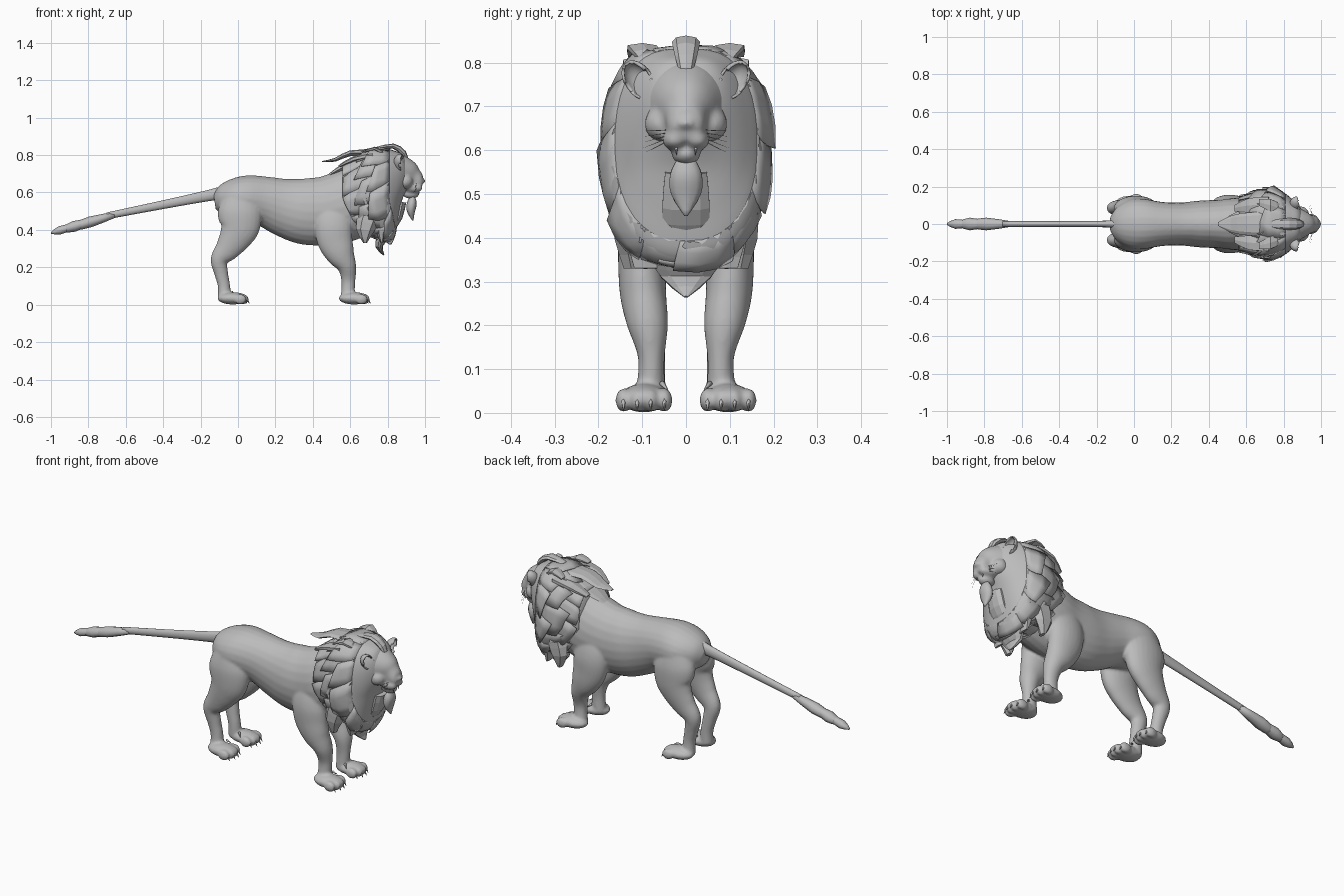
import bpy, bmesh, random
from math import sin, cos, pi, copysign
from mathutils import Vector, Matrix

random.seed(4)
cube = bpy.data.objects.get("Cube")
if cube:
    bpy.data.objects.remove(cube, do_unlink=True)

GREY = (0.5, 0.5, 0.5, 1)
stone = bpy.data.materials.new("plain grey")
stone.use_nodes = True
stone.diffuse_color = GREY
stone.node_tree.nodes["Principled BSDF"].inputs["Base Color"].default_value = GREY


def finish(bm, name, smooth=True):
    bmesh.ops.recalc_face_normals(bm, faces=bm.faces)
    mesh = bpy.data.meshes.new(name)
    for f in bm.faces:
        f.smooth = smooth
    bm.to_mesh(mesh)
    bm.free()
    mesh.materials.append(stone)
    ob = bpy.data.objects.new(name, mesh)
    bpy.context.collection.objects.link(ob)
    return ob


def spline(rows, steps):
    """Smoothly fill in extra rows between the given ones."""
    rows = [Vector(r) for r in rows]
    out = []
    for i in range(len(rows) - 1):
        a, b = rows[max(i - 1, 0)], rows[i]
        c, d = rows[i + 1], rows[min(i + 2, len(rows) - 1)]
        for k in range(steps):
            t = k / steps
            out.append(b + (c - a) * t / 2 + (a * 2 - b * 5 + c * 4 - d) * t * t / 2
                       + (b * 3 - a - c * 3 + d) * t ** 3 / 2)
    return out + [rows[-1]]


def tube(bm, rows, sides=24, steps=5, mirror=1):
    """Loft of ellipses; each row is x, y, z, in-plane radius, sideways radius."""
    rows = spline(rows, steps)
    rings = []
    for i, (x, y, z, a, b) in enumerate(rows):
        p, q = rows[max(i - 1, 0)], rows[min(i + 1, len(rows) - 1)]
        n = Vector((p[2] - q[2], 0, q[0] - p[0])).normalized()
        c = Vector((x, y * mirror, z))
        rings.append([bm.verts.new(c + n * a * cos(2 * pi * k / sides)
                      + Vector((0, b * sin(2 * pi * k / sides), 0))) for k in range(sides)])
    for r, s in zip(rings, rings[1:]):
        for k in range(sides):
            j = (k + 1) % sides
            bm.faces.new((r[k], r[j], s[j], s[k]))
    bm.faces.new(rings[0])
    bm.faces.new(rings[-1])


def ball(bm, centre, size):
    m = Matrix.Translation(centre) @ Matrix.Diagonal((*size, 1))
    bmesh.ops.create_uvsphere(bm, u_segments=16, v_segments=10, radius=1, matrix=m)


def spike(bm, start, end, radius, sides=6):
    a, b = Vector(start), Vector(end)
    m = Matrix.Translation((a + b) / 2) @ (b - a).to_track_quat('Z', 'Y').to_matrix().to_4x4()
    bmesh.ops.create_cone(bm, segments=sides, radius1=radius, radius2=radius * 0.1,
                          depth=(b - a).length, cap_ends=True, matrix=m)


# Body, legs and head fused into one skin
body = bmesh.new()
tube(body, [(-.125, 0, .55, .04, .04), (-.09, 0, .555, .08, .09), (-.02, 0, .565, .11, .13),
            (.05, 0, .565, .127, .135), (.15, 0, .55, .135, .118), (.25, 0, .52, .157, .115),
            (.35, 0, .5, .177, .125), (.45, 0, .5, .183, .13), (.55, 0, .52, .19, .14),
            (.65, 0, .56, .18, .13), (.74, 0, .6, .1, .09)])
tube(body, [(.7, 0, .69, .11, .11), (.8, 0, .7, .11, .112), (.86, 0, .7, .105, .098),
            (.9, 0, .692, .086, .076), (.935, 0, .672, .064, .052), (.97, 0, .653, .042, .042),
            (.987, 0, .648, .025, .03)])
ball(body, (.925, 0, .592), (.045, .034, .026))
ball(body, (.985, 0, .662), (.017, .024, .013))
ball(body, (.945, 0, .69), (.045, .02, .026))

HIND = [(.01, .07, .58, .09, .06), (.01, .083, .5, .118, .066), (.01, .092, .42, .108, .058),
        (-.015, .094, .36, .088, .05), (-.055, .092, .3, .068, .042),
        (-.1, .086, .24, .047, .037), (-.09, .08, .17, .037, .032),
        (-.075, .077, .1, .033, .03), (-.072, .08, .03, .036, .034)]
FORE = [(.53, .07, .54, .1, .05), (.515, .09, .47, .1, .055), (.51, .1, .41, .1, .056),
        (.52, .1, .34, .095, .055), (.548, .098, .27, .077, .053), (.583, .088, .2, .05, .047),
        (.59, .079, .12, .037, .03), (.585, .083, .03, .037, .036)]
claws = bmesh.new()
for side in (1, -1):
    ball(body, (.938, .025 * side, .625), (.05, .03, .026))
    ball(body, (.895, .04 * side, .738), (.032, .027, .014))
    ball(body, (.89, .055 * side, .66), (.045, .04, .04))
    for leg, heel in ((HIND, -.072), (FORE, .576)):
        tube(body, leg, mirror=side)
        ball(body, (heel + .045, .096 * side, .034), (.084, .056, .033))
        for k in range(4):
            y = (.096 + (k - 1.5) * .031) * side
            x = heel + .102 - .012 * abs(k - 1.5)
            ball(body, (x, y, .029), (.033, .019, .028))
            spike(claws, (x + .02, y, .036), (x + .037, y, .006), .008)
        spike(claws, (heel + .04, .055 * side, .068), (heel + .06, .04 * side, .05), .007)
finish(claws, "claws")
skin = finish(body, "body")
fuse = skin.modifiers.new("fuse", 'REMESH')
fuse.mode, fuse.voxel_size, fuse.use_smooth_shade = 'VOXEL', .007, True
soften = skin.modifiers.new("soften", 'SMOOTH')
soften.factor, soften.iterations = .5, 6

# Tail with layered, ragged tuft
tail = bmesh.new()
tube(tail, [(-.07, 0, .6, .04, .03), (-.15, 0, .585, .03, .018), (-.4, 0, .535, .023, .015),
            (-.7, 0, .475, .018, .015)], sides=12)
finish(tail, "tail")
tuft = bmesh.new()
for start, length, fat, tip in ((-.66, .2, .034, .022), (-.78, .15, .034, .016), (-.87, .13, .026, .004)):
    z = .475 + (start + .68) * .28
    tube(tuft, [(start, 0, z, .016, .015), (start - length * .65, 0, z - length * .19, fat * .85, fat),
                (start - length, 0, z - length * .3, tip, tip)], sides=8, steps=2)
finish(tuft, "tail_tuft")

# Mane core, then overlapping plates that follow the same surface
MANE = spline([(.56, .57, .17, .135), (.64, .585, .215, .168), (.72, .585, .248, .19),
               (.79, .6, .235, .174), (.84, .64, .182, .138), (.88, .685, .118, .098),
               (.905, .69, .07, .065)], 5)


def mane_point(angle, t, lift=0):
    t = min(max(t, 0), 1)
    step = t * (len(MANE) - 1)
    i = min(int(step), len(MANE) - 2)
    x, z, up, wide = MANE[i].lerp(MANE[i + 1], step - i)
    c, s = cos(angle), sin(angle)
    square = .65 if c > 0 else .85
    height = z + copysign(abs(c) ** .9, c) * (up + lift)
    lean = max(0, .56 - height) * .5 * (1 - t)
    return Vector((x + lean, copysign(abs(s) ** square, s) * (wide + lift), height))


core = bmesh.new()
loops = [[core.verts.new(mane_point(2 * pi * k / 40, i / 30)) for k in range(40)] for i in range(31)]
for r, s in zip(loops, loops[1:]):
    for k in range(40):
        core.faces.new((r[k], r[k - 1], s[k - 1], s[k]))
core.faces.new(loops[0])
core.faces.new(loops[-1])
finish(core, "mane_core")

plates = bmesh.new()
for row, (front, back, count) in enumerate(((.56, .3, 11), (.42, .13, 11), (.26, -.02, 11))):
    for k in range(count):
        mid = 2 * pi * (k + .5 * (row % 2)) / count
        half = pi / count * random.uniform(.95, 1.2)
        end = back + random.uniform(-.06, .08)
        sweep = .1 * copysign(1, sin(mid))
        flare = random.uniform(.008, .02)
        grid = []
        for j in range(4):
            f = j / 3
            t = front + (end - front) * f
            grid.append([plates.verts.new(mane_point(mid + sweep * f + w * half * (1 - .15 * f * f),
                         t + .05 * w * f, .001 + flare * f * f)) for w in (-1, -.33, .33, 1)])
        for r, s in zip(grid, grid[1:]):
            for w in range(3):
                plates.faces.new((r[w], r[w + 1], s[w + 1], s[w]))
mane = finish(plates, "mane_plates")
thick = mane.modifiers.new("thickness", 'SOLIDIFY')
thick.thickness = .004

# Loose locks: chest, nape, crown and beard
locks = bmesh.new()
tube(locks, [(.87, 0, .55, .03, .05), (.855, 0, .47, .025, .057), (.825, 0, .41, .015, .05),
             (.805, 0, .385, .004, .02)], sides=10, steps=2)
tube(locks, [(.8, 0, .46, .05, .11), (.77, 0, .36, .03, .085), (.755, 0, .31, .02, .06),
             (.78, 0, .265, .003, .005)], sides=10, steps=2)
for side in (1, -1):
    tube(locks, [(.78, .11, .46, .03, .045), (.765, .1, .39, .025, .04),
                 (.77, .092, .33, .006, .03)], sides=6, steps=2, mirror=side)
    tube(locks, [(.7, .13, .47, .06, .04), (.68, .137, .4, .05, .03),
                 (.68, .125, .33, .01, .02)], sides=6, steps=2, mirror=side)
    tube(locks, [(.72, .1, .8, .015, .05), (.62, .1, .78, .014, .045),
                 (.54, .085, .74, .006, .02)], sides=6, steps=2, mirror=side)
    tube(locks, [(.78, .08, .805, .012, .03), (.73, .1, .835, .01, .038),
                 (.67, .115, .815, .004, .02)], sides=6, steps=2, mirror=side)
tube(locks, [(.72, 0, .81, .02, .07), (.6, 0, .81, .015, .06), (.52, 0, .775, .01, .045),
             (.45, 0, .765, .003, .01)], sides=8, steps=2)
tube(locks, [(.66, 0, .77, .02, .08), (.56, 0, .735, .018, .07), (.47, 0, .68, .004, .02)],
     sides=8, steps=2)
tube(locks, [(.905, 0, .765, .006, .012), (.885, 0, .81, .016, .024), (.83, 0, .848, .014, .032),
             (.74, 0, .835, .008, .02)], sides=8, steps=2)
finish(locks, "mane_locks", smooth=False)

beard = bmesh.new()
tube(beard, [(.935, 0, .578, .012, .022), (.93, 0, .545, .026, .038), (.925, 0, .5, .022, .036),
             (.935, 0, .45, .003, .004)], sides=10, steps=3)
finish(beard, "beard")

# Face details
eyes, whiskers, fangs = (bmesh.new() for _ in range(3))
for side in (1, -1):
    ball(eyes, (.925, .037 * side, .711), (.014, .014, .008))
    spike(fangs, (.966, .022 * side, .612), (.968, .022 * side, .588), .005)
    spike(fangs, (.95, .013 * side, .595), (.957, .013 * side, .612), .004)
    for k in range(5):
        spike(whiskers, (.955, .04 * side, .622 + .006 * k),
              (.935 + .01 * (k % 2), .098 * side, .592 + .013 * k), .0012, sides=4)
    cup = bmesh.new()
    bmesh.ops.create_uvsphere(cup, u_segments=20, v_segments=12, radius=1)
    bmesh.ops.delete(cup, geom=[v for v in cup.verts if v.co.x > .3], context='VERTS')
    lean = Matrix.Rotation(-.6 * side, 4, 'X') @ Matrix.Rotation(.25 * side, 4, 'Z')
    cup.transform(Matrix.Translation((.868, .108 * side, .76)) @ lean
                  @ Matrix.Diagonal((.036, .033, .05, 1)))
    ear = finish(cup, "left_ear" if side > 0 else "right_ear")
    rim = ear.modifiers.new("thickness", 'SOLIDIFY')
    rim.thickness = .006
finish(eyes, "eyes")
finish(whiskers, "whiskers")
finish(fangs, "teeth")
